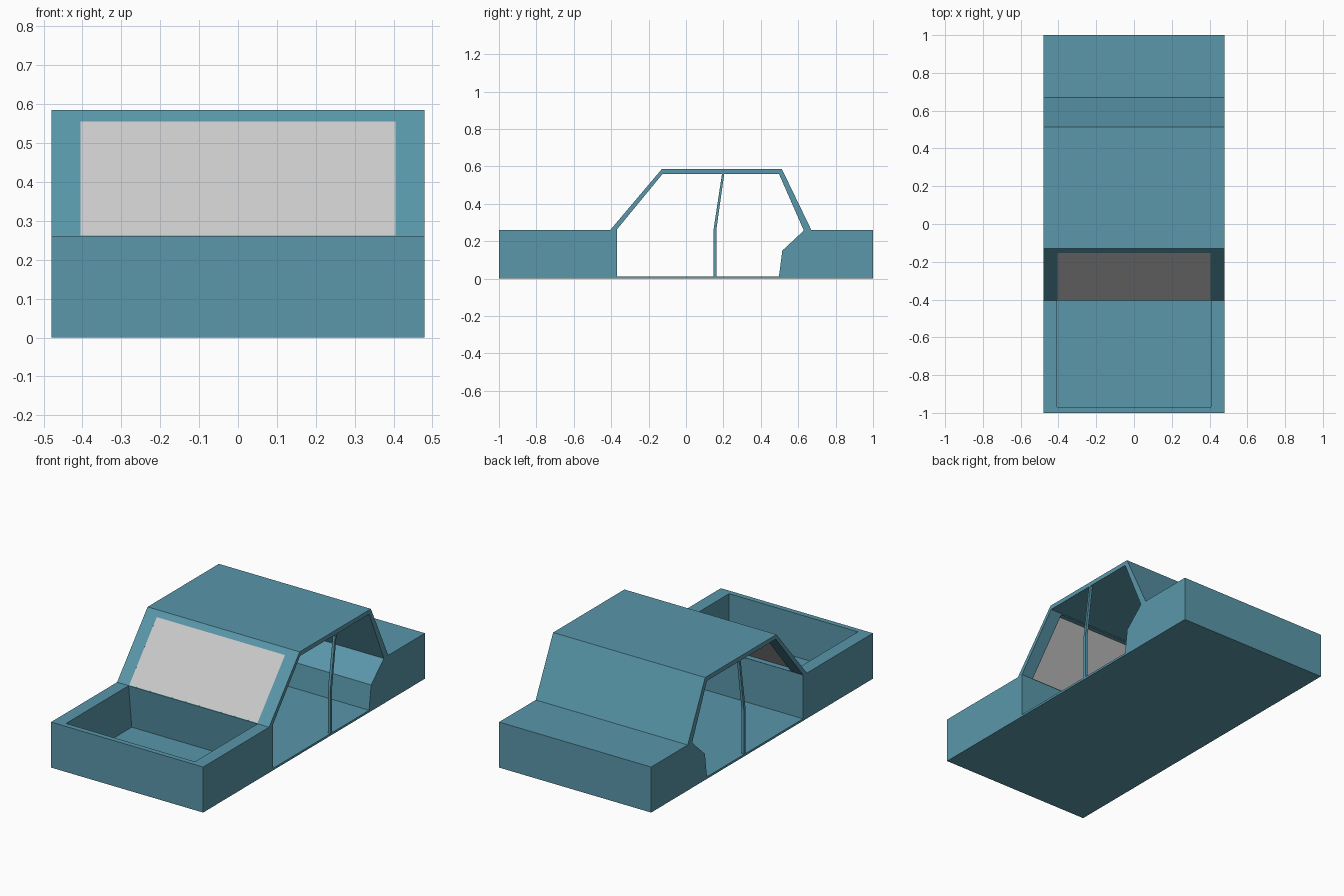
import bpy, bmesh

if "Cube" in bpy.data.objects:
    bpy.data.objects.remove(bpy.data.objects["Cube"])

W = 0.48
teal = bpy.data.materials.new("teal_paint")
teal.diffuse_color = (0.10, 0.31, 0.40, 1)
teal.use_nodes = True
teal.node_tree.nodes["Principled BSDF"].inputs["Base Color"].default_value = teal.diffuse_color


def extrude_profile(name, profile, x0, x1, mat=None):
    """Closed prism: a (y, z) profile swept from x0 to x1."""
    bm = bmesh.new()
    face = bm.faces.new([bm.verts.new((x0, y, z)) for y, z in profile])
    new = bmesh.ops.extrude_face_region(bm, geom=[face])["geom"]
    verts = [g for g in new if isinstance(g, bmesh.types.BMVert)]
    bmesh.ops.translate(bm, verts=verts, vec=(x1 - x0, 0, 0))
    bmesh.ops.recalc_face_normals(bm, faces=bm.faces[:])
    mesh = bpy.data.meshes.new(name)
    bm.to_mesh(mesh)
    bm.free()
    ob = bpy.data.objects.new(name, mesh)
    bpy.context.collection.objects.link(ob)
    if mat:
        mesh.materials.append(mat)
    return ob


def cut(target, name, profile, half_width):
    """Subtract a prism from the target."""
    cutter = extrude_profile(name, profile, -half_width, half_width, teal)
    cutter.hide_render = True
    cutter.hide_viewport = True
    cutter.display_type = 'WIRE'
    mod = target.modifiers.new(name, 'BOOLEAN')
    mod.operation = 'DIFFERENCE'
    mod.solver = 'EXACT'
    mod.object = cutter


# Body shell from the side silhouette
body = extrude_profile("car_body", [
    (-1, 0), (1, 0), (1, 0.26), (0.67, 0.26), (0.513, 0.585),
    (-0.13, 0.585), (-0.405, 0.26), (-1, 0.26)], -W, W, teal)

# Cabin, open through both doorways
cut(body, "cabin_cutter", [
    (-0.37, 0.012), (0.497, 0.012), (0.515, 0.15), (0.63, 0.257),
    (0.497, 0.56), (-0.125, 0.56), (-0.37, 0.262)], W + 0.1)

# Open engine bay with thin firewall
cut(body, "engine_bay_cutter", [
    (-0.97, 0.012), (-0.377, 0.012), (-0.406, 0.262),
    (-0.406, 0.4), (-0.97, 0.4)], 0.407)

# Windscreen opening
cut(body, "windscreen_cutter", [
    (-0.45, 0.263), (-0.3, 0.263), (-0.1, 0.556), (-0.25, 0.556)], 0.405)

# Door posts, one per side
post = [(0.147, 0.006), (0.162, 0.006), (0.162, 0.26), (0.206, 0.57),
        (0.194, 0.57), (0.147, 0.26)]
for side, s in (("left", -1), ("right", 1)):
    extrude_profile(side + "_door_post", post, s * (W - 0.015), s * W, teal)

# Windscreen glass, flush with the frame
pane = bpy.data.meshes.new("windscreen")
lo, hi = (-0.404, 0.261), (-0.154, 0.5565)
pane.from_pydata([(-0.406, *lo), (0.406, *lo), (0.406, *hi), (-0.406, *hi)],
                 [], [(0, 1, 2, 3)])
bpy.context.collection.objects.link(bpy.data.objects.new("windscreen", pane))
